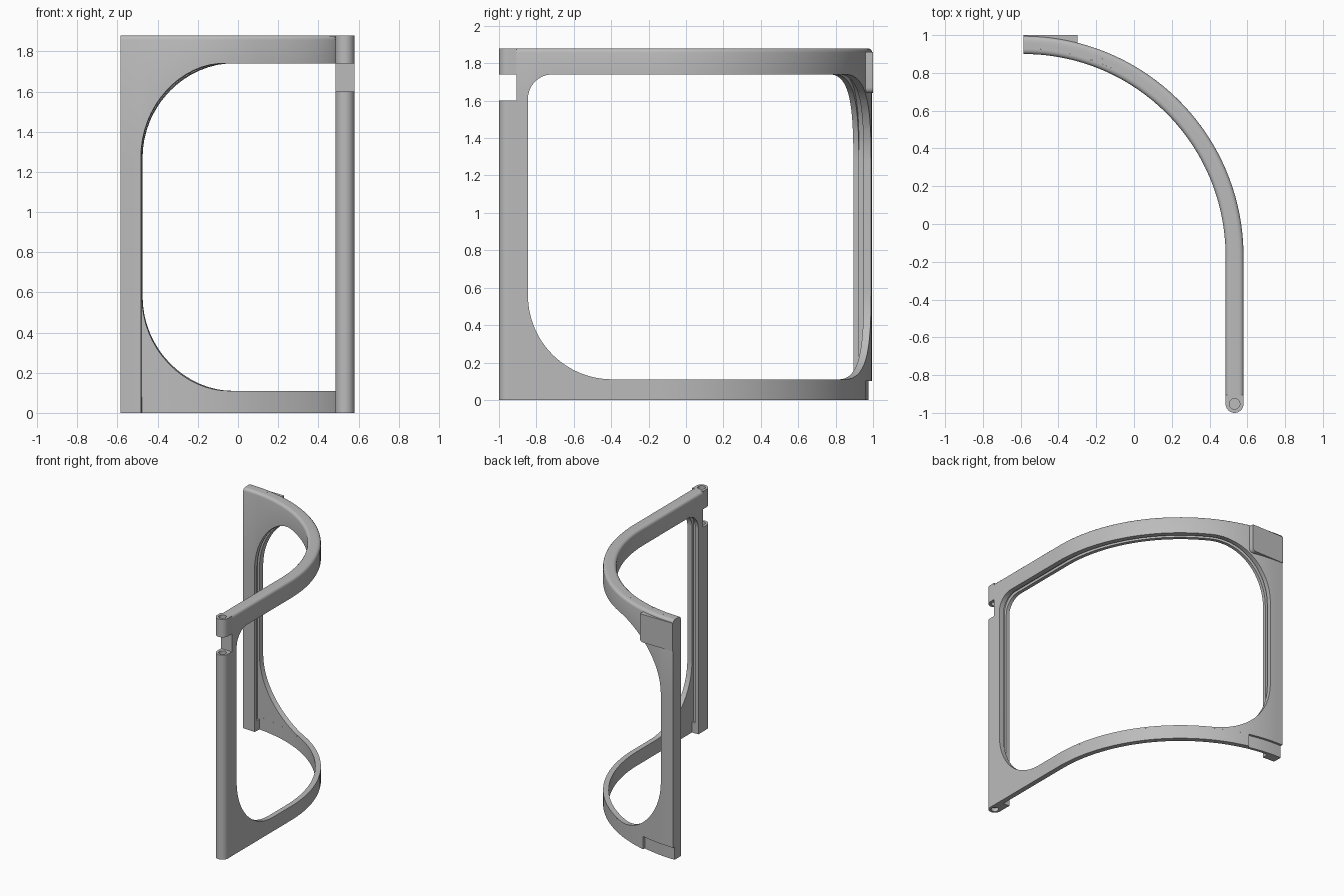
import bpy, bmesh, math

if "Cube" in bpy.data.objects:
    bpy.data.objects.remove(bpy.data.objects["Cube"])

grey = bpy.data.materials.new("plain_grey")
grey.use_nodes = True
grey.diffuse_color = (0.5, 0.5, 0.5, 1)
grey.node_tree.nodes["Principled BSDF"].inputs["Base Color"].default_value = (0.5, 0.5, 0.5, 1)

# Overall sizes; s runs along the outer face from the hinge to the rear end
TOP, THICK, OUT_X, START_Y, ARC_Y = 1.88, 0.095, 0.58, -0.905, -0.17
RADIUS = 1.165
STRAIGHT = ARC_Y - START_Y
END = STRAIGHT + RADIUS * math.pi / 2
OPEN_A, OPEN_B, SILL, HEAD = 0.06, END - 0.11, 0.11, 1.74
STEP_S = END - 0.29


def place(s, d, z):
    """Point at distance s along the panel and depth d behind its outer face."""
    if s < STRAIGHT:
        return (OUT_X - d, START_Y + s, z)
    a = (s - STRAIGHT) / RADIUS
    return (OUT_X - RADIUS + (RADIUS - d) * math.cos(a), ARC_Y + (RADIUS - d) * math.sin(a), z)


def finish(bm, name):
    bmesh.ops.recalc_face_normals(bm, faces=bm.faces[:])
    mesh = bpy.data.meshes.new(name)
    bm.to_mesh(mesh)
    bm.free()
    obj = bpy.data.objects.new(name, mesh)
    bpy.context.collection.objects.link(obj)
    mesh.materials.append(grey)
    bpy.ops.object.select_all(action='DESELECT')
    obj.select_set(True)
    bpy.context.view_layer.objects.active = obj
    bpy.ops.object.shade_smooth_by_angle(angle=math.radians(32))
    return obj


def curved_solid(name, cols, rows, keep, d0, d1, round_depth=None):
    """Thick curved sheet made of the kept cells of a column and row grid."""
    bm = bmesh.new()
    sides = [[[bm.verts.new(place(s, d, z)) for z in rows(s)] for s in cols] for d in (d0, d1)]
    outer, inner = sides
    twin = {}
    for co, ci in zip(outer, inner):
        twin.update(zip(co, ci))
    front = []
    for i in range(len(cols) - 1):
        for j in range(len(outer[0]) - 1):
            if keep((cols[i] + cols[i + 1]) / 2, j):
                quad = (outer[i][j], outer[i + 1][j], outer[i + 1][j + 1], outer[i][j + 1])
                front.append(bm.faces.new(quad))
    rim = [e for e in bm.edges if len(e.link_faces) == 1]
    for f in front:
        bm.faces.new([twin[v] for v in reversed(f.verts)])
    for e in rim:
        a, b = e.verts
        bm.faces.new((a, b, twin[b], twin[a]))
    bmesh.ops.delete(bm, geom=[v for v in bm.verts if not v.link_faces], context='VERTS')
    bmesh.ops.recalc_face_normals(bm, faces=bm.faces[:])
    # Round the long top edge on the exposed side
    if round_depth is not None:
        line = [c[-1] for c in (outer if round_depth == d0 else inner)]
        edges = [bm.edges.get(p) for p in zip(line, line[1:])]
        bmesh.ops.bevel(bm, geom=edges, offset=0.022, segments=3, profile=0.5, affect='EDGES')
    return finish(bm, name)


def columns(a, b, extra=()):
    n = max(2, int((b - a) / 0.05))
    vals = sorted([a + (b - a) * i / n for i in range(n + 1)] + [e for e in extra if a < e < b])
    return [v for i, v in enumerate(vals) if i == 0 or v - vals[i - 1] > 0.0005]


def frame_layer(name, d0, d1, grow, base, has_sill, round_depth=None):
    """One layer of the frame, with a rounded window opening enlarged by grow."""
    a, b = OPEN_A - grow, OPEN_B + grow
    sill, head = SILL - min(grow, 0.01), HEAD + grow

    def inset(s, ra, rb):
        s = min(max(s, a), b)
        for r, dist in ((ra, s - a), (rb, b - s)):
            if dist < r:
                return r - math.sqrt(max(0, r * r - (r - dist) ** 2))
        return 0

    def rows(s):
        return [base, sill + inset(s, 0.45, 0.47), head - inset(s, 0.13, 0.47), TOP]

    def keep(s, row):
        return not a < s < b or row == 2 or (row == 0 and has_sill)

    arcs = [1 - math.cos(math.pi / 2 * i / 16) for i in range(17)]
    extra = [a + r * t for r in (0.13, 0.45) for t in arcs] + [b - 0.47 * t for t in arcs]
    curved_solid(name, columns(0, END, extra), rows, keep, d0, d1, round_depth)


def strip(name, a, b, z0, z1, d0, d1):
    curved_solid(name, columns(a, b), lambda s: [z0, z1], lambda s, j: True, d0, d1)


# Outer skin with a full rim, a grooved core and an inner layer without a bottom rail
frame_layer("outer_frame", 0, 0.04, 0, 0.1, True, 0)
frame_layer("seal_groove_core", 0.04, 0.066, 0.02, 0.08, False)
frame_layer("inner_frame", 0.066, THICK, 0, 0, False, THICK)

# Bottom edge, stepped back beneath the rear post, and the solid post feet
strip("bottom_edge", 0, STEP_S, 0, 0.1, 0, 0.04)
strip("rear_bottom_step", STEP_S, END, 0, 0.1, 0.018, 0.04)
strip("front_foot", 0, OPEN_A, 0, 0.08, 0.04, 0.066)
strip("rear_foot", OPEN_B, END, 0, 0.08, 0.04, 0.066)


def hinge_barrel(name, z0, z1):
    """Post end, round at the front and square at the back, with a pin hole."""
    bm = bmesh.new()
    r, hole, n = THICK / 2, 0.028, 48
    cx, cy = OUT_X - r, START_Y - r
    loops = []
    for z, bore in ((z0, False), (z1, False), (z1, True), (z0, True)):
        loop = []
        for i in range(n):
            a = 2 * math.pi * i / n
            c, s = math.cos(a), math.sin(a)
            k = hole if bore else (r if s <= 0 else r / max(abs(c), s))
            loop.append(bm.verts.new((cx + k * c, cy + k * s, z)))
        loops.append(loop)
    for m in range(4):
        p, q = loops[m], loops[(m + 1) % 4]
        for i in range(n):
            j = (i + 1) % n
            bm.faces.new((p[i], p[j], q[j], q[i]))
    finish(bm, name)
    # Recessed pin filling the hole
    bpy.ops.mesh.primitive_cylinder_add(vertices=n, radius=hole, depth=z1 - z0 - 0.06,
                                        location=(cx, cy, (z0 + z1) / 2))
    pin = bpy.context.object
    pin.name = name + "_pin"
    pin.data.materials.append(grey)
    bpy.ops.object.shade_smooth_by_angle()


hinge_barrel("lower_hinge_barrel", 0, 1.6)
hinge_barrel("upper_hinge_barrel", HEAD, TOP)

# Flat mounting pad at the top of the rear post
bm = bmesh.new()
bmesh.ops.create_cube(bm, size=1)
for v in bm.verts:
    v.co = (-0.4425 + v.co.x * 0.285, 0.97 + v.co.y * 0.06, 1.75 + v.co.z * 0.22)
corner = [e for e in bm.edges if all(v.co.x > -0.31 and v.co.z < 1.7 for v in e.verts)]
bmesh.ops.bevel(bm, geom=corner, offset=0.03, segments=4, profile=0.5, affect='EDGES')
finish(bm, "latch_pad")
